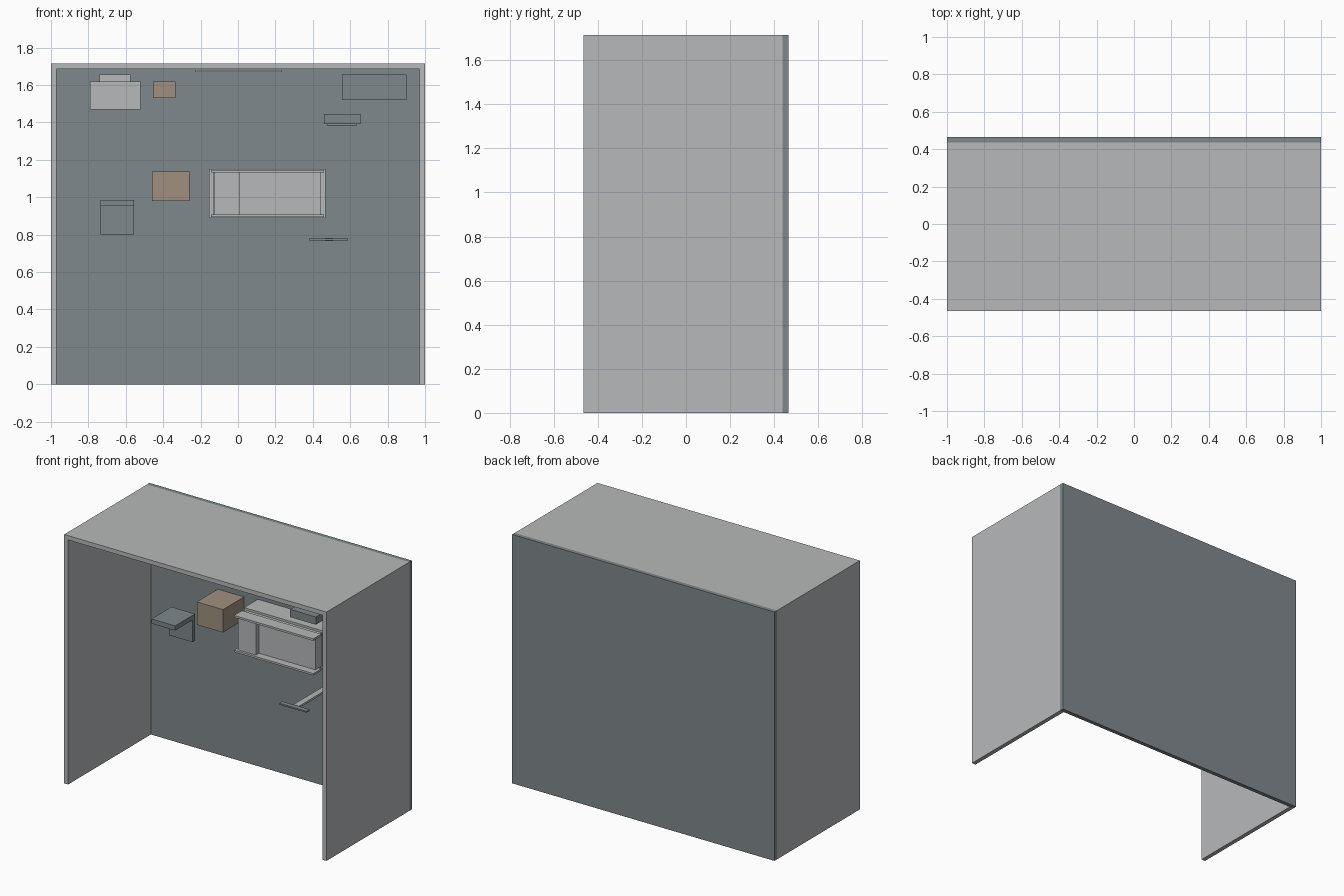
import bpy

if "Cube" in bpy.data.objects:
    bpy.data.objects.remove(bpy.data.objects["Cube"])


def material(name, rgb):
    m = bpy.data.materials.new(name)
    m.diffuse_color = (*rgb, 1.0)
    m.use_nodes = True
    m.node_tree.nodes["Principled BSDF"].inputs["Base Color"].default_value = m.diffuse_color
    return m


LIGHT = material("light grey", (0.47, 0.485, 0.49))
DARK = material("slate grey", (0.215, 0.25, 0.265))
BROWN = material("tan brown", (0.35, 0.28, 0.215))


def box(name, mat, x, y, z):
    """Axis-aligned box from three (min, max) ranges."""
    bpy.ops.mesh.primitive_cube_add(size=1, location=[sum(r) / 2 for r in (x, y, z)])
    o = bpy.context.object
    o.name = name
    for v in o.data.vertices:
        for i, r in enumerate((x, y, z)):
            v.co[i] *= r[1] - r[0]
    o.data.materials.append(mat)
    return o


H = 1.715      # overall height
T = 0.03       # panel thickness
BACK = 0.437   # inner face of the back panel

# Open-fronted shell
box("back_panel", DARK, (-1, 1), (BACK, 0.465), (0, H))
for side, x in (("left", (-1, -1 + T)), ("right", (1 - T, 1))):
    box(side + "_wall", LIGHT, x, (-0.465, BACK), (0, H - T))
box("roof", LIGHT, (-1, 1), (-0.465, BACK), (H - T, H))

# Upper row, close to the roof
box("upper_left_box", LIGHT, (-0.79, -0.52), (0.15, 0.40), (1.47, 1.62))
box("upper_left_box_top", LIGHT, (-0.74, -0.575), (0.19, 0.36), (1.62, 1.655))
box("small_crate", BROWN, (-0.455, -0.335), (0.25, 0.40), (1.53, 1.62))
box("ceiling_strip", LIGHT, (-0.23, 0.235), (-0.06, 0.06), (1.67, 1.68))
box("upper_right_box", DARK, (0.555, 0.90), (0.15, 0.40), (1.52, 1.655))

# Flat tray with a thin foot
box("tray", DARK, (0.46, 0.655), (-0.088, 0.15), (1.392, 1.445))
box("tray_foot", DARK, (0.477, 0.637), (-0.07, 0.13), (1.384, 1.392))

# Crate on the back panel
box("large_crate", BROWN, (-0.46, -0.26), (0.208, BACK), (0.98, 1.138))

# L-shaped seat
box("seat_plate", DARK, (-0.735, -0.555), (0.108, 0.325), (0.953, 0.985))
box("seat_panel", DARK, (-0.735, -0.555), (0.298, 0.325), (0.80, 0.953))

# Wide cabinet: rear housing, body, raised door, two ledges
box("cabinet_rear", LIGHT, (-0.155, 0.467), (0.287, BACK), (0.89, 1.15))
box("cabinet_body", LIGHT, (-0.133, 0.44), (0.215, 0.287), (0.905, 1.135))
box("cabinet_door", LIGHT, (-0.125, 0.01), (0.18, 0.215), (0.905, 1.132))
for name, z in (("upper", (1.132, 1.146)), ("lower", (0.894, 0.907))):
    box("cabinet_ledge_" + name, LIGHT, (-0.145, 0.46), (0.163, 0.25), z)

# T-shaped bracket
box("bracket_bar", DARK, (0.38, 0.587), (-0.093, -0.06), (0.769, 0.779))
box("bracket_stem", LIGHT, (0.466, 0.508), (-0.06, BACK), (0.767, 0.781))
